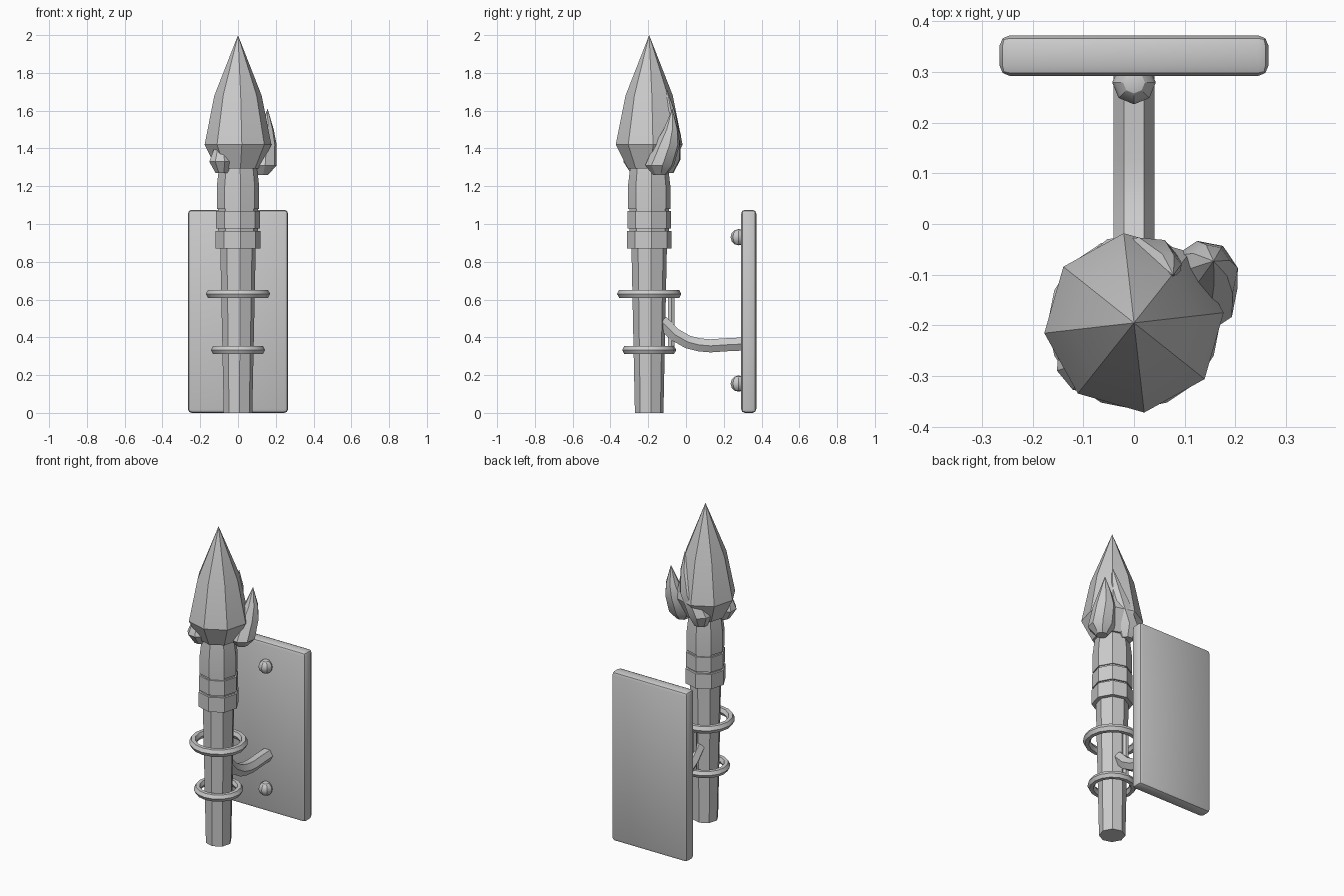
import bpy, bmesh, math
from mathutils import Vector

if "Cube" in bpy.data.objects:
    bpy.data.objects.remove(bpy.data.objects["Cube"])

grey = bpy.data.materials.new("iron_grey")
grey.diffuse_color = (0.6, 0.6, 0.6, 1)
grey.use_nodes = True
grey.node_tree.nodes["Principled BSDF"].inputs["Base Color"].default_value = grey.diffuse_color
CY = -0.195                      # torch axis
TWIST = math.radians(6.5)        # turn of the eight-sided parts


def finish(name, bm, angle=30):
    bmesh.ops.recalc_face_normals(bm, faces=bm.faces)
    me = bpy.data.meshes.new(name)
    bm.to_mesh(me)
    bm.free()
    me.materials.append(grey)
    ob = bpy.data.objects.new(name, me)
    bpy.context.collection.objects.link(ob)
    bpy.ops.object.select_all(action='DESELECT')
    ob.select_set(True)
    bpy.context.view_layer.objects.active = ob
    bpy.ops.object.shade_smooth_by_angle(angle=math.radians(angle))
    return ob


def bridge(bm, loops, closed=False):
    n = len(loops[0])
    pairs = list(zip(loops, loops[1:])) + ([(loops[-1], loops[0])] if closed else [])
    for a, b in pairs:
        for i in range(n):
            j = (i + 1) % n
            bm.faces.new((a[i], a[j], b[j], b[i]))


def loft(name, sections, sides=8, twist=TWIST):
    """Stack of round sections (x, y, z, radius); a zero radius last makes a tip."""
    bm = bmesh.new()
    loops = []
    for x, y, z, r in sections:
        loops.append([bm.verts.new((x + r * math.cos(twist + math.tau * i / sides),
                                    y + r * math.sin(twist + math.tau * i / sides), z))
                      for i in range(sides)])
    bridge(bm, loops)
    bm.faces.new(loops[0])
    bm.faces.new(loops[-1])
    bmesh.ops.remove_doubles(bm, verts=bm.verts, dist=1e-5)
    return finish(name, bm)


def turned(name, profile):
    return loft(name, [(0, CY, z, r) for z, r in profile])


def ring(name, z, major, minor, segs=16, sides=6):
    bm = bmesh.new()
    loops = []
    for s in range(segs):
        a = math.tau * s / segs
        loop = []
        for i in range(sides):
            b = math.tau * i / sides
            r = major + minor * math.cos(b)
            loop.append(bm.verts.new((r * math.cos(a), CY + r * math.sin(a),
                                      z + 1.1 * minor * math.sin(b))))
        loops.append(loop)
    bridge(bm, loops, closed=True)
    finish(name, bm)


# Handle, collars and cup
turned("handle", [(0, .076), (.9, .095)])
turned("neck", [(.88, .106), (1.1, .106)])
turned("lower_collar", [(.87, .119), (.963, .119)])
turned("upper_collar", [(.975, .116), (1.068, .116)])
turned("cup", [(1.08, .113), (1.2, .113), (1.31, .10)])

# Main flame and the smaller tongues around it
turned("flame", [(1.295, .115), (1.42, .178), (1.68, .126), (2.0, 0)])
loft("side_flame", [(.125, -.14, 1.26, .035), (.128, -.14, 1.31, .078),
                    (.138, -.1, 1.42, .068), (.15, -.08, 1.5, .04), (.157, -.073, 1.61, 0)], 8, .2)
loft("back_flame", [(-.03, -.105, 1.27, .04), (-.03, -.1, 1.34, .074),
                    (.03, -.09, 1.47, .066), (.065, -.088, 1.6, .03), (.078, -.1, 1.71, 0)], 8, .3)
loft("front_flame", [(-.085, -.26, 1.27, .035), (-.09, -.27, 1.33, .065),
                     (-.09, -.27, 1.42, .03), (-.09, -.26, 1.46, 0)], 8, .3)

# Holder rings with the upright joining them
ring("upper_ring", .63, .147, .023)
ring("lower_ring", .333, .121, .022)
loft("ring_link", [(0, -.078, .335, .019), (0, -.078, .63, .019)], 6, 0)

# Curved arm with a six-sided section
path = [Vector((0, y, z)) for y, z in
        [(-.13, .485), (-.06, .415), (.01, .375), (.07, .36), (.13, .355), (.22, .361), (.31, .365)]]
bm = bmesh.new()
loops = []
for k, p in enumerate(path):
    t = (path[min(k + 1, len(path) - 1)] - path[max(k - 1, 0)]).normalized()
    up = Vector((0, -t.z, t.y))
    loops.append([bm.verts.new(p + Vector((.04 * math.cos(math.tau * i / 6), 0, 0))
                               + up * .04 * math.sin(math.tau * i / 6)) for i in range(6)])
bridge(bm, loops)
bm.faces.new(loops[0])
bm.faces.new(loops[-1])
finish("arm", bm)

# Wall plate with softened edges
bm = bmesh.new()
bmesh.ops.create_cube(bm, size=1)
for v in bm.verts:
    v.co = Vector((v.co.x * .53, .332 + v.co.y * .08, .5375 + v.co.z * 1.075))
bmesh.ops.bevel(bm, geom=bm.edges[:], offset=.02, segments=2, profile=.5, affect='EDGES')
finish("wall_plate", bm, 35)

# Bolts
for tag, z in (("upper", .93), ("lower", .155)):
    bm = bmesh.new()
    bmesh.ops.create_uvsphere(bm, u_segments=8, v_segments=6, radius=.043)
    bmesh.ops.translate(bm, verts=bm.verts, vec=(0, .279, z))
    finish(tag + "_bolt", bm)
